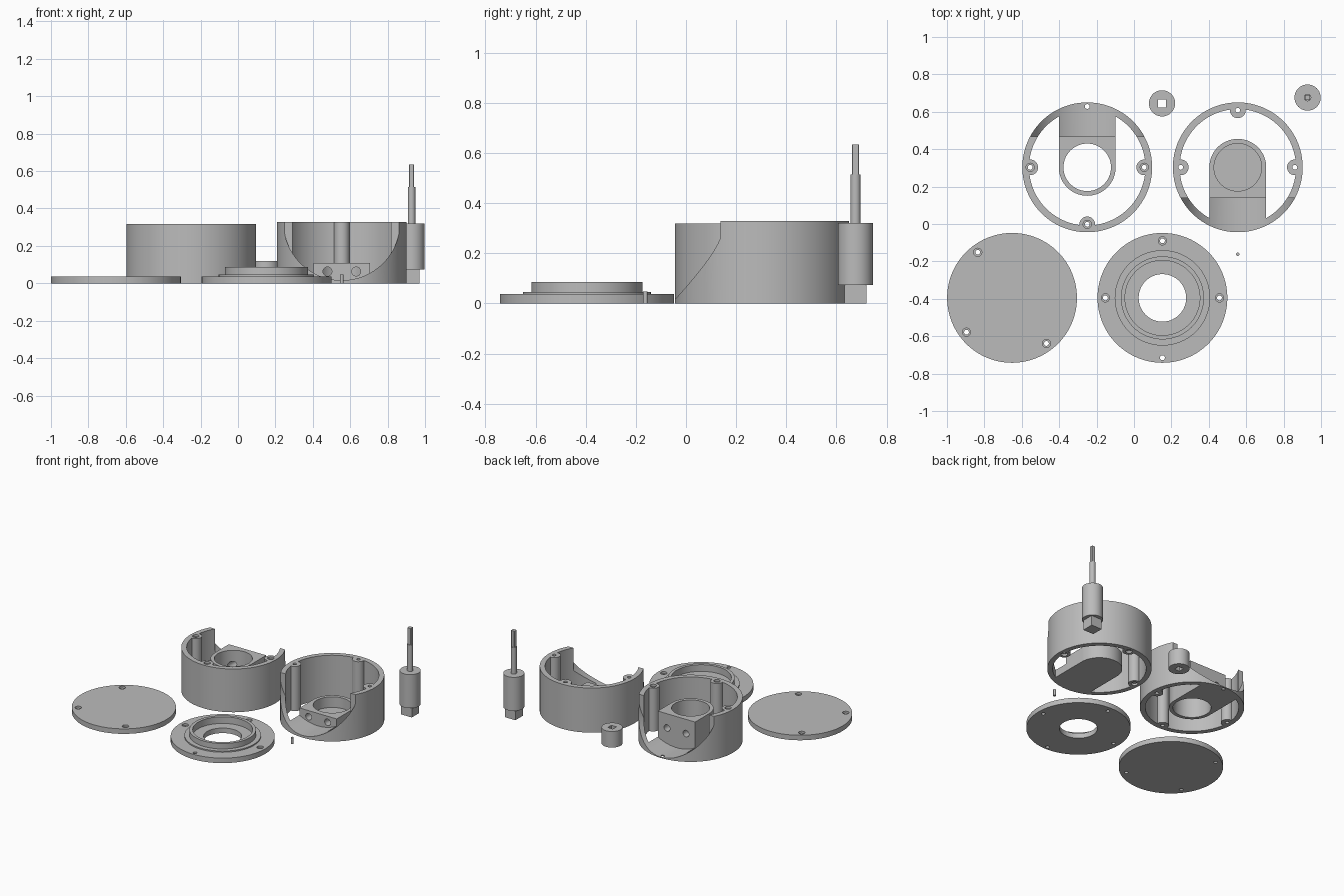
import bpy
import math
from mathutils import Matrix, Vector

if "Cube" in bpy.data.objects:
    bpy.data.objects.remove(bpy.data.objects["Cube"])

grey = bpy.data.materials.new("plain grey")
grey.diffuse_color = (0.5, 0.5, 0.5, 1)
grey.use_nodes = True
grey.node_tree.nodes["Principled BSDF"].inputs["Base Color"].default_value = grey.diffuse_color


def cyl(name, r, z0, z1, x=0, y=0, sides=96):
    bpy.ops.mesh.primitive_cylinder_add(vertices=sides, radius=r, depth=z1 - z0,
                                        location=(x, y, (z0 + z1) / 2))
    o = bpy.context.object
    o.name = name
    return o


def ycyl(name, r, x, z, y0, y1, sides=32):
    bpy.ops.mesh.primitive_cylinder_add(vertices=sides, radius=r, depth=y1 - y0,
                                        location=(x, (y0 + y1) / 2, z),
                                        rotation=(math.pi / 2, 0, 0))
    o = bpy.context.object
    o.name = name
    return o


def box(name, x0, x1, y0, y1, z0, z1):
    bpy.ops.mesh.primitive_cube_add(size=1, location=((x0 + x1) / 2, (y0 + y1) / 2, (z0 + z1) / 2))
    o = bpy.context.object
    o.name = name
    o.scale = (x1 - x0, y1 - y0, z1 - z0)
    return o


def combine(target, other, op='DIFFERENCE'):
    """Apply a boolean and drop the tool object."""
    m = target.modifiers.new("cut", 'BOOLEAN')
    m.operation, m.object, m.solver = op, other, 'EXACT'
    bpy.context.view_layer.update()
    dg = bpy.context.evaluated_depsgraph_get()
    mesh = bpy.data.meshes.new_from_object(target.evaluated_get(dg))
    target.modifiers.clear()
    target.data = mesh
    bpy.data.objects.remove(other)


def screw_hole(part, x, y, z0, z1, sink=None):
    """Through hole, optionally with a wider recess from the top or bottom."""
    combine(part, cyl("hole", 0.013, z0 - 0.01, z1 + 0.01, x, y, 24))
    if sink == 'top':
        combine(part, cyl("recess", 0.022, z1 - 0.015, z1 + 0.01, x, y, 24))
    elif sink == 'bottom':
        combine(part, cyl("recess", 0.022, z0 - 0.01, z0 + 0.015, x, y, 24))


def finish(o, x=0, y=0, turn=0):
    bpy.context.view_layer.update()
    o.data.transform(Matrix.Translation((x, y, 0)) @ Matrix.Rotation(turn, 4, 'Z') @ o.matrix_world)
    o.matrix_world = Matrix.Identity(4)
    o.data.materials.clear()
    o.data.materials.append(grey)
    bpy.ops.object.select_all(action='DESELECT')
    o.select_set(True)
    bpy.context.view_layer.objects.active = o
    bpy.ops.object.shade_smooth_by_angle(angle=math.radians(30))


POSTS = [(-0.305, 0), (0.305, 0), (0, 0.305)]


def housing(name, x, y, turn, h, seat_top, bore_floor, port_z, sink):
    body = cyl(name, 0.347, 0, h, sides=128)
    # hollow interior, leaving the bearing seat and screw posts standing
    hollow = cyl("hollow", 0.311, -0.05, h + 0.05, sides=128)
    seat = cyl("seat", 0.152, -0.1, seat_top)
    combine(seat, box("seat_block", -0.152, 0.152, -0.4, 0, -0.1, seat_top), 'UNION')
    combine(hollow, seat)
    for px, py in POSTS:
        combine(hollow, cyl("post", 0.042, -0.1, h + 0.1, px, py, 40))
    combine(body, hollow)
    # round scoop through one wall, down to the front of the seat
    combine(body, ycyl("scoop", 0.312, 0, h, -0.6, -0.165, 128))
    # bore and the two ports leading into it
    combine(body, cyl("bore", 0.127, bore_floor, h + 0.1))
    for s in (-1, 1):
        combine(body, ycyl("port", 0.024, s * 0.077, port_z, -0.3, -0.06))
    for px, py in POSTS:
        screw_hole(body, px, py, 0, h, sink)
    if turn:
        screw_hole(body, 0, -0.325, 0, h)
    finish(body, x, y, turn)


housing("lower_housing", 0.555, 0.303, 0, 0.328, 0.108, 0.03, 0.063, 'bottom')
housing("upper_housing", -0.25, 0.303, math.pi, 0.318, 0.235, -0.1, 0.13, 'top')

# flat cover disc
cover = cyl("cover_disc", 0.347, 0, 0.037, sides=128)
for a in (127, 217, 307):
    a = math.radians(a)
    screw_hole(cover, 0.305 * math.cos(a), 0.305 * math.sin(a), 0, 0.037, 'top')
finish(cover, -0.652, -0.395)

# stepped flange with raised collar
flange = cyl("flange", 0.347, 0, 0.037, sides=128)
combine(flange, cyl("step", 0.255, 0.01, 0.046), 'UNION')
combine(flange, cyl("collar", 0.222, 0.02, 0.086), 'UNION')
combine(flange, cyl("collar_recess", 0.2, 0.037, 0.2))
combine(flange, cyl("flange_bore", 0.127, -0.1, 0.2))
for px, py in POSTS:
    screw_hole(flange, px, py, 0, 0.037, 'top')
screw_hole(flange, 0, -0.32, 0, 0.037)
finish(flange, 0.152, -0.395)

# stepped drive shaft with square foot and flattened tip
shaft = cyl("drive_shaft", 0.07, 0.073, 0.32, sides=64)
combine(shaft, box("foot", -0.043, 0.043, -0.043, 0.043, 0, 0.1), 'UNION')
combine(shaft, cyl("neck", 0.02, 0.3, 0.515, sides=32), 'UNION')
tip = cyl("tip", 0.018, 0.5, 0.635, sides=32)
combine(tip, box("tip_flats", -0.014, 0.014, -0.014, 0.014, 0.4, 0.7), 'INTERSECT')
combine(shaft, tip, 'UNION')
finish(shaft, 0.928, 0.676)

# small coupling with square socket
coupling = cyl("coupling", 0.07, 0, 0.118, sides=64)
combine(coupling, box("socket", -0.021, 0.021, -0.021, 0.021, -0.1, 0.2))
finish(coupling, 0.15, 0.645)

# loose pin
finish(cyl("pin", 0.009, 0, 0.047, sides=24), 0.555, -0.162)
